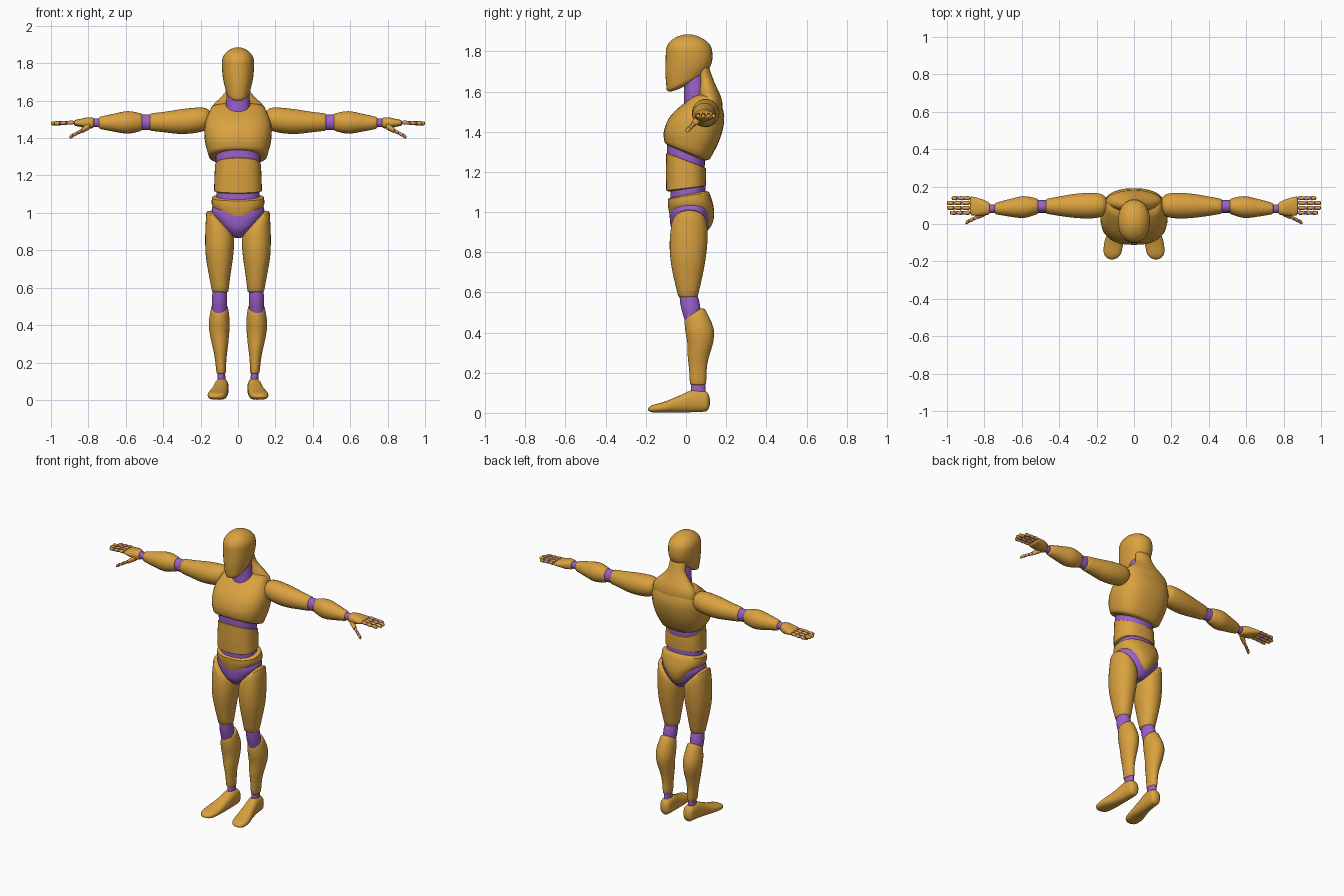
import bpy, bmesh, math
from mathutils import Vector

if "Cube" in bpy.data.objects:
    bpy.data.objects.remove(bpy.data.objects["Cube"])


def make_material(name, red, green, blue):
    material = bpy.data.materials.new(name)
    material.use_nodes = True
    color = (red, green, blue, 1)
    material.diffuse_color = color
    material.node_tree.nodes["Principled BSDF"].inputs["Base Color"].default_value = color
    return material


gold = make_material("golden shell", .7, .36, .05)
purple = make_material("purple joint", .33, .12, .6)
parts = []


def sample(values, t):
    """Smooth curve through evenly spaced numbers or points."""
    padded = [2 * values[0] - values[1], *values, 2 * values[-1] - values[-2]]
    place = t * (len(values) - 1)
    i = min(int(place), len(values) - 2)
    f = place - i
    a, b, c, d = padded[i:i + 4]
    return b + f * ((c - a) + f * (2 * a - 5 * b + 4 * c - d + f * (3 * (b - c) + d - a))) / 2


def stations(lips):
    """Positions along a shell with the scale that rounds both of its ends."""
    steps = 6
    arc = [math.pi / 2 * max(k, .2) / steps for k in range(steps + 1)]
    first = [(lips[0] * (1 - math.cos(a)), math.sin(a)) for a in arc]
    last = [(1 - lips[1] * (1 - math.cos(a)), math.sin(a)) for a in reversed(arc)]
    low, high = first[-1][0], last[0][0]
    middle = [(low + (high - low) * k / 12, 1) for k in range(1, 12)]
    return first + middle + last


def shell(name, material, path, widths, depths, cuts=(0, 0), slant=0,
          lips=(.06, .06), power=2, side=1, sides=32):
    """Rounded tube along a path; cuts tilt its ends front to back, slant tilts the last sideways."""
    path = [Vector(p) for p in path]
    run = path[-1] - path[0]
    axis = max(range(3), key=lambda i: abs(run[i]))
    across, along = [i for i in range(3) if i != axis]
    bm = bmesh.new()
    loops = []
    for t, scale in stations(lips):
        center = sample(path, t)
        width, depth = sample(widths, t) * scale, sample(depths, t) * scale
        tilt = cuts[0] * (1 - t) ** 3 + cuts[1] * t ** 3
        loop = []
        for k in range(sides):
            angle = math.tau * k / sides
            c, s = math.cos(angle), math.sin(angle)
            u = width * math.copysign(abs(c) ** (2 / power), c)
            v = depth * math.copysign(abs(s) ** (2 / power), s)
            point = center.copy()
            point[across] += u
            point[along] += v
            point[axis] += tilt * v + slant * t ** 3 * u
            point.x *= side
            loop.append(bm.verts.new(point))
        loops.append(loop)
    for lower, upper in zip(loops, loops[1:]):
        for k in range(sides):
            bm.faces.new((lower[k - 1], lower[k], upper[k], upper[k - 1]))
    bm.faces.new(loops[0])
    bm.faces.new(loops[-1])
    bmesh.ops.recalc_face_normals(bm, faces=bm.faces)
    mesh = bpy.data.meshes.new(name)
    bm.to_mesh(mesh)
    bm.free()
    mesh.materials.append(material)
    part = bpy.data.objects.new(name, mesh)
    bpy.context.collection.objects.link(part)
    parts.append(part)


def pair(name, *args, **options):
    for label, side in (("left", 1), ("right", -1)):
        shell(f"{label}_{name}", *args, side=side, **options)


def bone(name, material, start, end, radius, tip_radius):
    pair(name, material, [start, end], [radius, tip_radius], [radius, tip_radius],
         lips=(.15, .15), sides=12)


def digit(name, start, end, radius=.0115):
    """Three shell segments over a jointed core."""
    start, end = Vector(start), Vector(end)
    gap = .06
    for i in range(3):
        bone(f"{name}_segment_{i + 1}", gold, start.lerp(end, i / 3 + gap / 2 * (i > 0)),
             start.lerp(end, (i + 1) / 3 - gap / 2 * (i < 2)), radius, radius * .85)
    bone(f"{name}_core", purple, start.lerp(end, -.1), start.lerp(end, .85),
         radius * .75, radius * .7)


# Head and neck
shell("head", gold, path=[(0, 0, 1.63), (0, .015, 1.76), (0, .01, 1.885)],
      widths=[.058, .08, .086, .08], depths=[.093, .114, .115, .1],
      cuts=(.55, 0), lips=(.08, .3), power=2.15)
shell("neck", purple, path=[(0, .05, 1.48), (0, .04, 1.73)], widths=[.07, .055], depths=[.06, .05])
shell("nape", gold, path=[(0, .12, 1.48), (0, .12, 1.56), (0, .1, 1.65), (0, .075, 1.73)],
      widths=[.15, .145, .065, .055], depths=[.06, .058, .04, .036])

# Torso shells with linings showing in the gaps
shell("chest", gold, path=[(0, 0, 1.285), (0, .03, 1.385), (0, .06, 1.485), (0, .1, 1.59)],
      widths=[.15, .177, .175, .13], depths=[.105, .14, .13, .05],
      cuts=(-.45, 0), lips=(.07, .07), power=2.5)
shell("waist_joint", purple, path=[(0, 0, 1.18), (0, 0, 1.34)],
      widths=[.115, .122], depths=[.092, .096], cuts=(0, -.4), power=2.3)
shell("abdomen", gold, path=[(0, 0, 1.11), (0, 0, 1.265)],
      widths=[.128, .126, .122], depths=[.098, .1, .098], cuts=(.15, -.45), power=2.4)
shell("hip_joint", purple, path=[(0, .01, 1.04), (0, .01, 1.13)],
      widths=[.115, .115], depths=[.087, .087], cuts=(0, .15), power=2.3)
shell("pelvis", gold, path=[(0, .02, .87), (0, .03, .98), (0, .01, 1.095)],
      widths=[.012, .053, .095, .138, .138], depths=[.05, .095, .11, .111, .1],
      cuts=(0, .2), power=2.4)
shell("pelvis_lining", purple, path=[(0, .02, .865), (0, .02, 1.05)],
      widths=[.025, .075, .118, .142, .13], depths=[.05, .09, .1, .1, .09], power=2.4)

# Legs
pair("thigh", gold, path=[(.095, .01, .57), (.1, .01, .77), (.094, .018, .965)],
     widths=[.042, .058, .073, .077, .073], depths=[.046, .07, .088, .094, .086],
     slant=1.1, lips=(.03, .08), power=2.15)
pair("knee", purple, path=[(.1, .035, .46), (.097, .008, .61)],
     widths=[.037, .041, .036], depths=[.037, .048, .042], cuts=(.4, 0))
pair("shin", gold, path=[(.09, .06, .135), (.094, .06, .26), (.1, .072, .38), (.098, .04, .507)],
     widths=[.024, .032, .047, .056, .043], depths=[.04, .045, .06, .069, .048],
     cuts=(0, .5), lips=(.03, .04))
pair("ankle", purple, path=[(.088, .06, .08), (.089, .06, .15)], widths=[.022, .02], depths=[.036, .036])
pair("foot", gold, path=[(.085, .12, .055), (.088, .042, .06), (.097, -.035, .043),
                         (.11, -.11, .028), (.118, -.19, .018)],
     widths=[.033, .038, .043, .051, .042], depths=[.048, .056, .042, .027, .017],
     lips=(.08, .12), power=2.4)

# Arms
pair("upper_arm", gold, path=[(.135, .1, 1.505), (.306, .097, 1.488), (.477, .094, 1.485)],
     widths=[.055, .068, .065, .053, .038], depths=[.055, .067, .066, .055, .045], lips=(.15, .04))
pair("elbow", purple, path=[(.45, .094, 1.485), (.53, .094, 1.485)],
     widths=[.034, .034], depths=[.041, .041])
pair("forearm", gold, path=[(.505, .095, 1.485), (.75, .082, 1.481)],
     widths=[.038, .058, .046, .028], depths=[.044, .06, .047, .03])
pair("wrist", purple, path=[(.73, .082, 1.481), (.8, .082, 1.481)],
     widths=[.023, .023], depths=[.023, .023])
pair("palm", gold, path=[(.768, .082, 1.481), (.878, .098, 1.481)],
     widths=[.03, .042, .049, .05], depths=[.027, .03, .022, .014], lips=(.08, .08), power=2.4)

# Fingers and thumbs
for order, (finger, tip) in enumerate({"index": .985, "middle": 1, "ring": 1, "little": .975}.items()):
    across = .06 + .026 * order
    digit(f"{finger}_finger", (.88, across, 1.483), (tip, across, 1.478))
bone("thumb_base", gold, (.79, .065, 1.468), (.84, .038, 1.437), .02, .014)
digit("thumb", (.84, .037, 1.437), (.9, .006, 1.405))

# Smooth shading with crisp rims
bpy.ops.object.select_all(action="DESELECT")
for part in parts:
    part.select_set(True)
bpy.context.view_layer.objects.active = parts[0]
bpy.ops.object.shade_smooth_by_angle(angle=math.radians(40))
